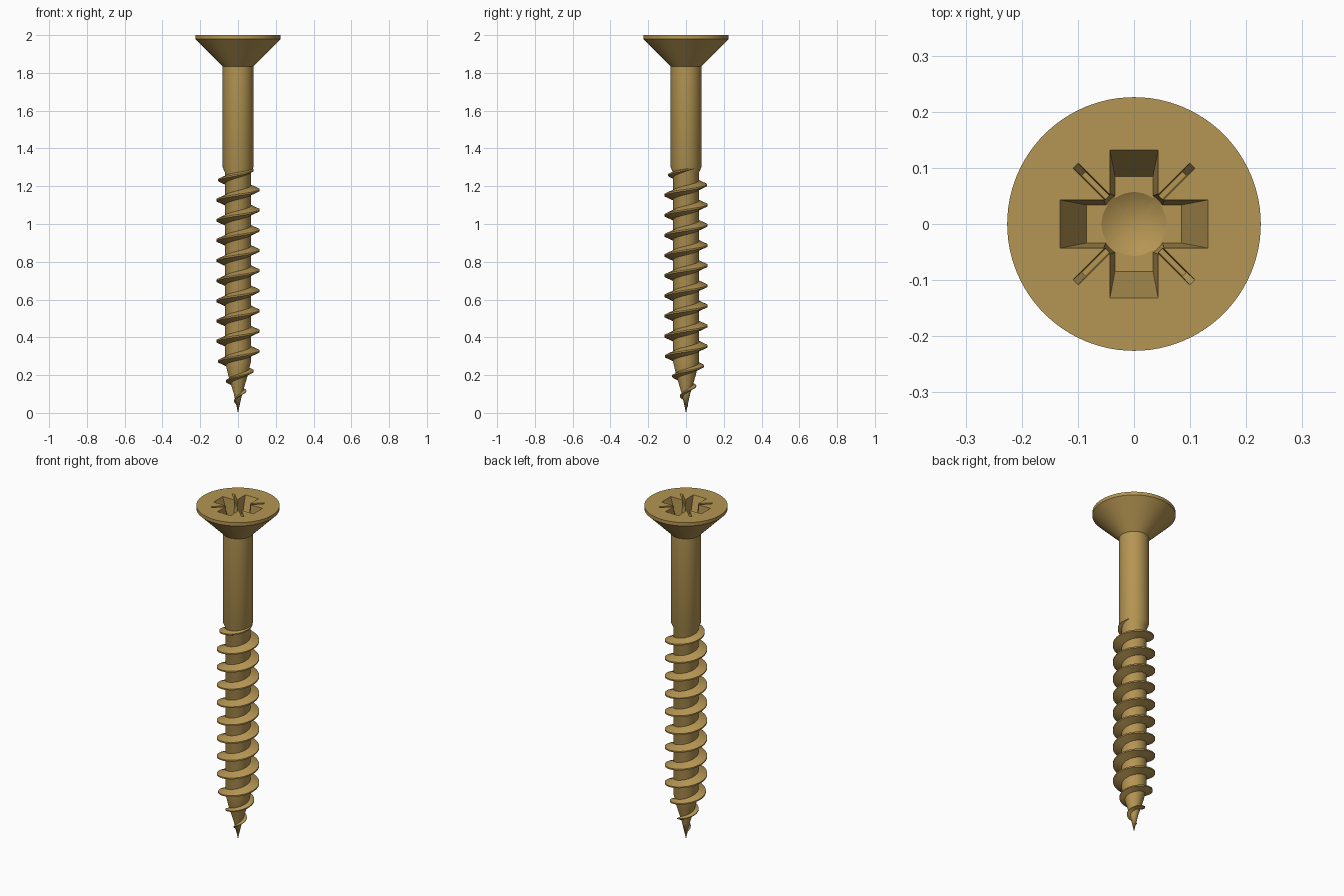
import bpy, bmesh
from math import pi, cos, sin, radians
from mathutils import Matrix

if "Cube" in bpy.data.objects:
    bpy.data.objects.remove(bpy.data.objects["Cube"])

brass = bpy.data.materials.new("brass")
brass.diffuse_color = (0.46, 0.30, 0.085, 1)
brass.use_nodes = True
brass.node_tree.nodes["Principled BSDF"].inputs["Base Color"].default_value = brass.diffuse_color


def add_object(name, bm, rot=0.0):
    bmesh.ops.remove_doubles(bm, verts=bm.verts, dist=1e-6)
    bmesh.ops.recalc_face_normals(bm, faces=bm.faces)
    bm.transform(Matrix.Rotation(rot, 4, 'Z'))
    me = bpy.data.meshes.new(name)
    bm.to_mesh(me)
    bm.free()
    me.materials.append(brass)
    ob = bpy.data.objects.new(name, me)
    bpy.context.collection.objects.link(ob)
    return ob


def lathe(name, profile, sides):
    """Closed solid turned from (radius, z) points; both ends lie on the axis."""
    bm = bmesh.new()
    rings = []
    for r, z in profile:
        n = sides if r > 0 else 1
        rings.append([bm.verts.new((r * cos(2 * pi * i / n), r * sin(2 * pi * i / n), z))
                      for i in range(n)])
    for a, b in zip(rings, rings[1:]):
        for i in range(sides):
            j = (i + 1) % sides
            loop = [a[i % len(a)], a[j % len(a)], b[j % len(b)], b[i % len(b)]]
            bm.faces.new(list(dict.fromkeys(loop)))
    return add_object(name, bm)


def tapered_bar(name, top, floor, depth, rot):
    """Slot cutter: half sizes at the head face and at the floor."""
    rise = 0.02
    bm = bmesh.new()
    bmesh.ops.create_cube(bm, size=2)
    k = 1 + rise / depth
    for v in bm.verts:
        up = v.co.z > 0
        for ax in (0, 1):
            v.co[ax] *= floor[ax] + (top[ax] - floor[ax]) * k if up else floor[ax]
        v.co.z = 2 + rise if up else 2 - depth
    return add_object(name, bm, rot)


def interp(x, pts):
    for (x0, y0), (x1, y1) in zip(pts, pts[1:]):
        if x <= x1:
            return y0 + (y1 - y0) * max(0, (x - x0) / (x1 - x0))
    return pts[-1][1]


def smooth(ob):
    bpy.ops.object.select_all(action='DESELECT')
    ob.select_set(True)
    bpy.context.view_layer.objects.active = ob
    bpy.ops.object.shade_smooth_by_angle(angle=radians(25))


# Pointed core, plain shank and countersunk head
core = [(0.0, 0.0), (0.1, 0.022), (0.2, 0.052), (0.27, 0.068), (1.27, 0.068), (1.3, 0.081)]
body = lathe("screw_body", [(r, z) for z, r in core] +
             [(0.081, 1.835), (0.226, 1.98), (0.226, 2.0), (0, 2.0)], 96)

# Cross recess with a conical centre and four narrow diagonal slots
cutters = [
    lathe("recess_centre_cutter", [(0, 1.835), (0.061, 1.872), (0.07, 2.02), (0, 2.02)], 48),
    tapered_bar("recess_arm_x_cutter", (0.132, 0.043), (0.085, 0.034), 0.13, 0),
    tapered_bar("recess_arm_y_cutter", (0.132, 0.043), (0.085, 0.034), 0.1305, pi / 2),
    tapered_bar("tick_a_cutter", (0.147, 0.0065), (0.127, 0.005), 0.035, pi / 4),
    tapered_bar("tick_b_cutter", (0.147, 0.0065), (0.127, 0.005), 0.0355, -pi / 4),
]
for c in cutters:
    c.hide_render = True
    c.hide_set(True)
    m = body.modifiers.new(c.name, 'BOOLEAN')
    m.operation = 'DIFFERENCE'
    m.solver = 'EXACT'
    m.object = c
# Bake the recess, then drop the cutters
dg = bpy.context.evaluated_depsgraph_get()
baked = bpy.data.meshes.new_from_object(body.evaluated_get(dg))
body.modifiers.clear()
body.data = baked
for c in cutters:
    bpy.data.objects.remove(c)
smooth(body)

# Right-hand helical thread, fading out at both ends
crest = [(0.03, 0.008), (0.11, 0.042), (0.16, 0.062), (0.22, 0.083), (0.27, 0.105),
         (0.32, 0.115), (1.19, 0.115), (1.235, 0.105), (1.285, 0.083), (1.31, 0.074)]
pitch, steps = 0.1067, 64
z0, z1 = 0.03, 1.31
n = int((z1 - z0) / pitch * steps)
bm = bmesh.new()
rows = []
for i in range(n + 1):
    z = z0 + (z1 - z0) * i / n
    t = 2 * pi * (z - 1.18) / pitch
    rc = interp(z, crest)
    rr = min(max(0.001, interp(z, core) - 0.008), rc - 0.003)
    tip = 0.004 * min(1, rc / 0.1)
    root = tip + 0.42 * (rc - rr)
    rows.append([bm.verts.new((r * cos(t), r * sin(t), max(0.001, z + dz)))
                 for r, dz in ((rr, -root), (rc, -tip), (rc, tip), (rr, root))])
for a, b in zip(rows, rows[1:]):
    for i in range(4):
        j = (i + 1) % 4
        bm.faces.new((a[i], a[j], b[j], b[i]))
bm.faces.new(rows[0])
bm.faces.new(rows[-1])
smooth(add_object("screw_thread", bm))
